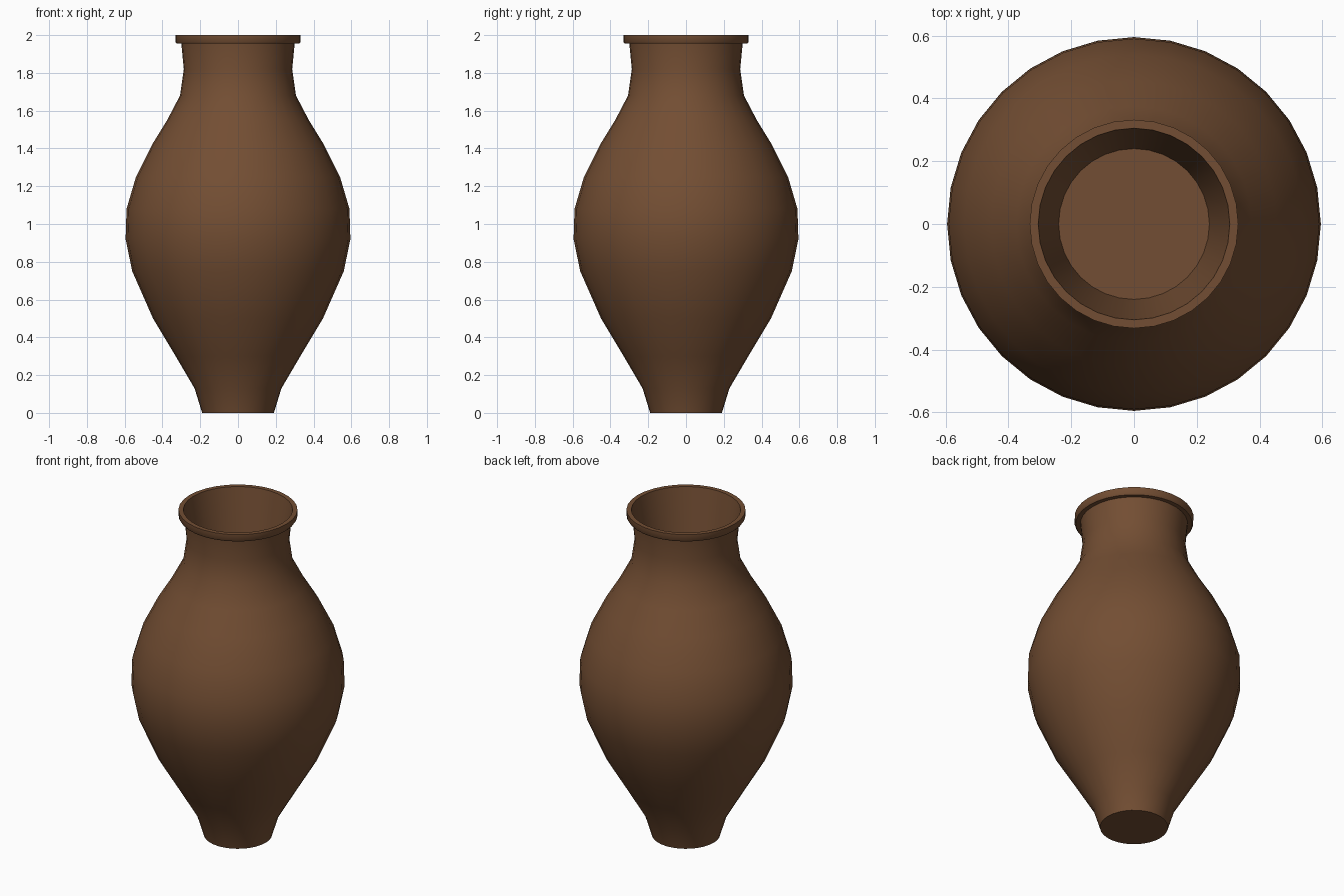
import bpy, bmesh, math

if "Cube" in bpy.data.objects:
    bpy.data.objects.remove(bpy.data.objects["Cube"])

SIDES = 32

clay = bpy.data.materials.new("brown clay")
clay.diffuse_color = (0.171, 0.076, 0.033, 1.0)
clay.use_nodes = True
clay.node_tree.nodes["Principled BSDF"].inputs["Base Color"].default_value = clay.diffuse_color

# Profile (radius, height): foot, belly, shoulder, neck, lip, then the inside
profile = [
    (0.19, 0.0), (0.23, 0.13), (0.33, 0.30), (0.45, 0.50), (0.56, 0.75),
    (0.595, 0.92), (0.59, 1.08), (0.54, 1.25), (0.455, 1.42), (0.375, 1.55),
    (0.307, 1.68), (0.287, 1.82), (0.30, 1.955),
    (0.325, 1.955), (0.332, 1.965), (0.332, 2.0), (0.305, 2.0),
    (0.24, 1.60),
]


def lathe(name, points, material):
    """Turn a profile around z and cap both ends."""
    bm = bmesh.new()
    rings = []
    for r, z in points:
        rings.append([bm.verts.new((r * math.cos(2 * math.pi * i / SIDES),
                                    r * math.sin(2 * math.pi * i / SIDES), z))
                      for i in range(SIDES)])
    for a, b in zip(rings, rings[1:]):
        for i in range(SIDES):
            j = (i + 1) % SIDES
            bm.faces.new((a[i], a[j], b[j], b[i]))
    bm.faces.new(rings[0][::-1])
    bm.faces.new(rings[-1])
    mesh = bpy.data.meshes.new(name)
    bm.to_mesh(mesh)
    bm.free()
    mesh.materials.append(material)
    obj = bpy.data.objects.new(name, mesh)
    bpy.context.collection.objects.link(obj)
    bpy.context.view_layer.objects.active = obj
    obj.select_set(True)
    bpy.ops.object.shade_smooth_by_angle(angle=math.radians(35))
    return obj


# Vase
lathe("vase", profile, clay)
